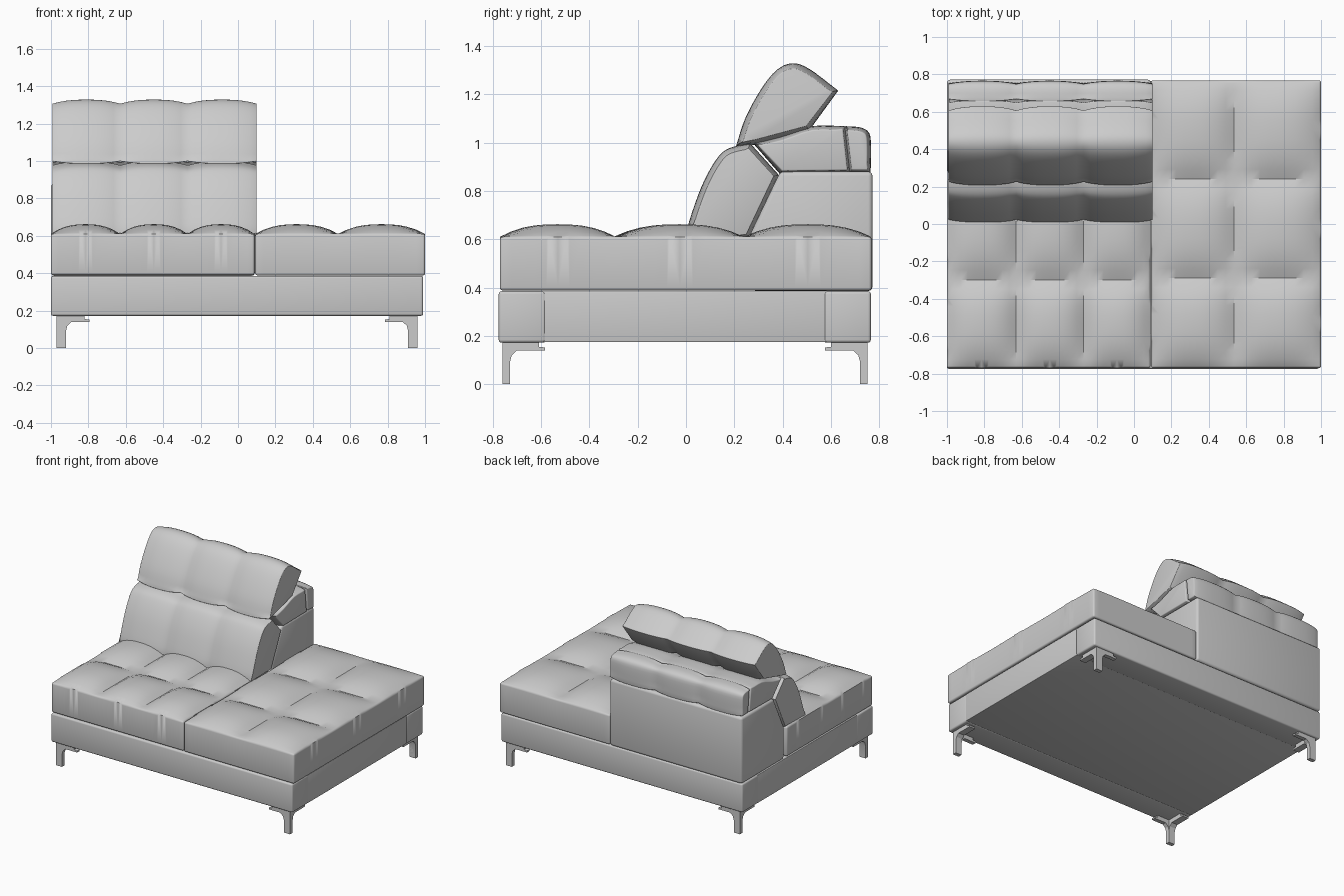
import bpy, bmesh, math
from mathutils import Vector

if "Cube" in bpy.data.objects:
    bpy.data.objects.remove(bpy.data.objects["Cube"])


def finish(bm, name, width=0.012, limit=60, segs=3):
    """Bevel hard edges, shade smooth and link as an object."""
    bmesh.ops.recalc_face_normals(bm, faces=bm.faces[:])
    hard = [e for e in bm.edges if len(e.link_faces) == 2
            and e.calc_face_angle(0) > math.radians(limit)]
    if width:
        bmesh.ops.bevel(bm, geom=hard, offset=width, offset_type='OFFSET', segments=segs,
                        profile=0.5, affect='EDGES', clamp_overlap=True)
    me = bpy.data.meshes.new(name)
    bm.to_mesh(me)
    bm.free()
    ob = bpy.data.objects.new(name, me)
    bpy.context.collection.objects.link(ob)
    bpy.ops.object.select_all(action='DESELECT')
    ob.select_set(True)
    bpy.context.view_layer.objects.active = ob
    bpy.ops.object.shade_smooth_by_angle(angle=math.radians(32))
    return ob


def box(name, lo, hi, width=0.012):
    bm = bmesh.new()
    bmesh.ops.create_cube(bm, size=1)
    for v in bm.verts:
        v.co = Vector([(a + b) / 2 + c * (b - a) for a, b, c in zip(lo, hi, v.co)])
    return finish(bm, name, width)


def stations(cuts, n=10):
    """Positions across the tufted cells, each with -1..1 within its cell."""
    out = []
    for a, b in zip(cuts, cuts[1:]):
        out += [(a + (b - a) * i / n, 2 * i / n - 1) for i in range(n)]
    return out + [(cuts[-1], 1)]


def puff(t):
    return 1 - abs(t) ** 2.5


def tufted_seat(name, xcuts, ycuts, z0, z1, rise):
    bm = bmesh.new()
    rows = [[bm.verts.new((x, y, z1 + rise * puff(s) * puff(t))) for x, s in stations(xcuts)]
            for y, t in stations(ycuts)]
    for r0, r1 in zip(rows, rows[1:]):
        for i in range(len(r0) - 1):
            bm.faces.new((r0[i], r0[i + 1], r1[i + 1], r1[i]))
    rim = [e for e in bm.edges if e.is_boundary]
    ext = bmesh.ops.extrude_edge_only(bm, edges=rim)['geom']
    for v in ext:
        if isinstance(v, bmesh.types.BMVert):
            v.co.z = z0
    bmesh.ops.holes_fill(bm, edges=[e for e in bm.edges if e.is_boundary], sides=0)
    return finish(bm, name, 0.012, 65)


def curve(pts, n=4):
    """Open Catmull-Rom curve through 2D points."""
    p = [Vector(q) for q in pts]
    p = [2 * p[0] - p[1]] + p + [2 * p[-1] - p[-2]]
    out = []
    for a, b, c, d in zip(p, p[1:], p[2:], p[3:]):
        for i in range(n):
            t = i / n
            out.append(0.5 * (2 * b + (c - a) * t + (2 * a - 5 * b + 4 * c - d) * t * t
                              + (3 * b - a - 3 * c + d) * t ** 3))
    return out + [p[-2]]


def sweep(name, profile, xs, depth=0.0, width=0.012):
    """Run a y-z profile along x, pinched inward at the seams."""
    p = [Vector(q) for q in profile]
    n = len(p)
    area = sum(p[i - 1].cross(p[i]) for i in range(n))
    inward = []
    for i in range(n):
        d = (p[i] - p[i - 1]).normalized() + (p[(i + 1) % n] - p[i]).normalized()
        inward.append(Vector((-d.y, d.x)).normalized() * (1 if area > 0 else -1))
    bm = bmesh.new()
    rings = []
    for x, t in xs:
        k = depth * (1 - puff(t))
        rings.append([bm.verts.new((x, *(q + m * k))) for q, m in zip(p, inward)])
    for r0, r1 in zip(rings, rings[1:]):
        for i in range(n):
            bm.faces.new((r0[i - 1], r0[i], r1[i], r1[i - 1]))
    bm.faces.new(rings[0])
    bm.faces.new(rings[-1])
    return finish(bm, name, width)


# Base: front and back rails with a slightly inset middle
box("base_front_rail", (-1, -0.775, 0.172), (0.99, -0.58, 0.385))
box("base_middle", (-0.998, -0.59, 0.174), (0.988, 0.58, 0.384), 0.004)
box("base_back_rail", (-1, 0.57, 0.172), (0.99, 0.765, 0.385))

# Seat cushions
cols = [-1, -0.63, -0.27, 0.088]
tufted_seat("seat", cols, [-0.77, -0.30, 0.24], 0.39, 0.61, 0.052)
tufted_seat("chaise_seat", [0.092, 0.535, 1], [-0.77, -0.29, 0.24, 0.768], 0.388, 0.61, 0.052)

# Backrest frame
sweep("backrest_frame", [(0.27, 0.386), (0.27, 0.63), (0.39, 0.88), (0.772, 0.88), (0.772, 0.386)],
      [(-1, 0), (0.09, 0)], width=0.018)

# Tufted back cushions
xs = stations([-0.992, -0.63, -0.27, 0.1])
sweep("back_cushion",
      curve([(0, 0.6), (0.012, 0.67), (0.065, 0.82), (0.125, 0.93), (0.175, 0.975), (0.265, 0.998)])
      + [Vector((0.385, 0.865)), Vector((0.26, 0.6))], xs, 0.022)
sweep("headrest",
      curve([(0.207, 0.985), (0.245, 1.1), (0.31, 1.22), (0.375, 1.3), (0.44, 1.328),
             (0.51, 1.305), (0.63, 1.215)])
      + [Vector((0.51, 1.05)), Vector((0.29, 0.99))], xs, 0.022)
sweep("headrest_support",
      curve([(0.275, 1.0), (0.39, 1.025), (0.52, 1.068), (0.66, 1.068)], 3)
      + [Vector((0.68, 0.875)), Vector((0.39, 0.868))], xs, 0.016, 0.006)
sweep("back_top_roll",
      curve([(0.655, 1.068), (0.72, 1.063), (0.758, 1.04), (0.766, 0.98), (0.764, 0.875)], 3)
      + [Vector((0.675, 0.875))], xs, 0.016, 0.006)

# Corner legs: two curved brackets meeting at a right angle


def bracket(bm, thick, wide, corner, sx, sy, along_x):
    prof = [(0, 0), (thick, 0), (thick, 0.09), (thick + 0.008, 0.12), (thick + 0.03, 0.14),
            (0.175, 0.14), (0.175, 0.152), (0.15, 0.155), (0.15, 0.176), (0, 0.176)]
    rings = []
    for w in (0, wide):
        ring = []
        for d, z in prof:
            dx, dy = (d, w) if along_x else (w, d)
            ring.append(bm.verts.new((corner[0] - sx * dx, corner[1] - sy * dy, z)))
        rings.append(ring)
    for i in range(len(prof)):
        bm.faces.new((rings[0][i - 1], rings[0][i], rings[1][i], rings[1][i - 1]))
    bm.faces.new(rings[0])
    bm.faces.new(rings[1])


for side, sx in (("left", -1), ("right", 1)):
    for end, sy in (("front", -1), ("back", 1)):
        corner = (-0.005 + sx * 0.965, -0.004 + sy * 0.755)
        bm = bmesh.new()
        bracket(bm, 0.03, 0.05, corner, sx, sy, False)
        bracket(bm, 0.05, 0.03, corner, sx, sy, True)
        finish(bm, f"{end}_{side}_leg", 0)
